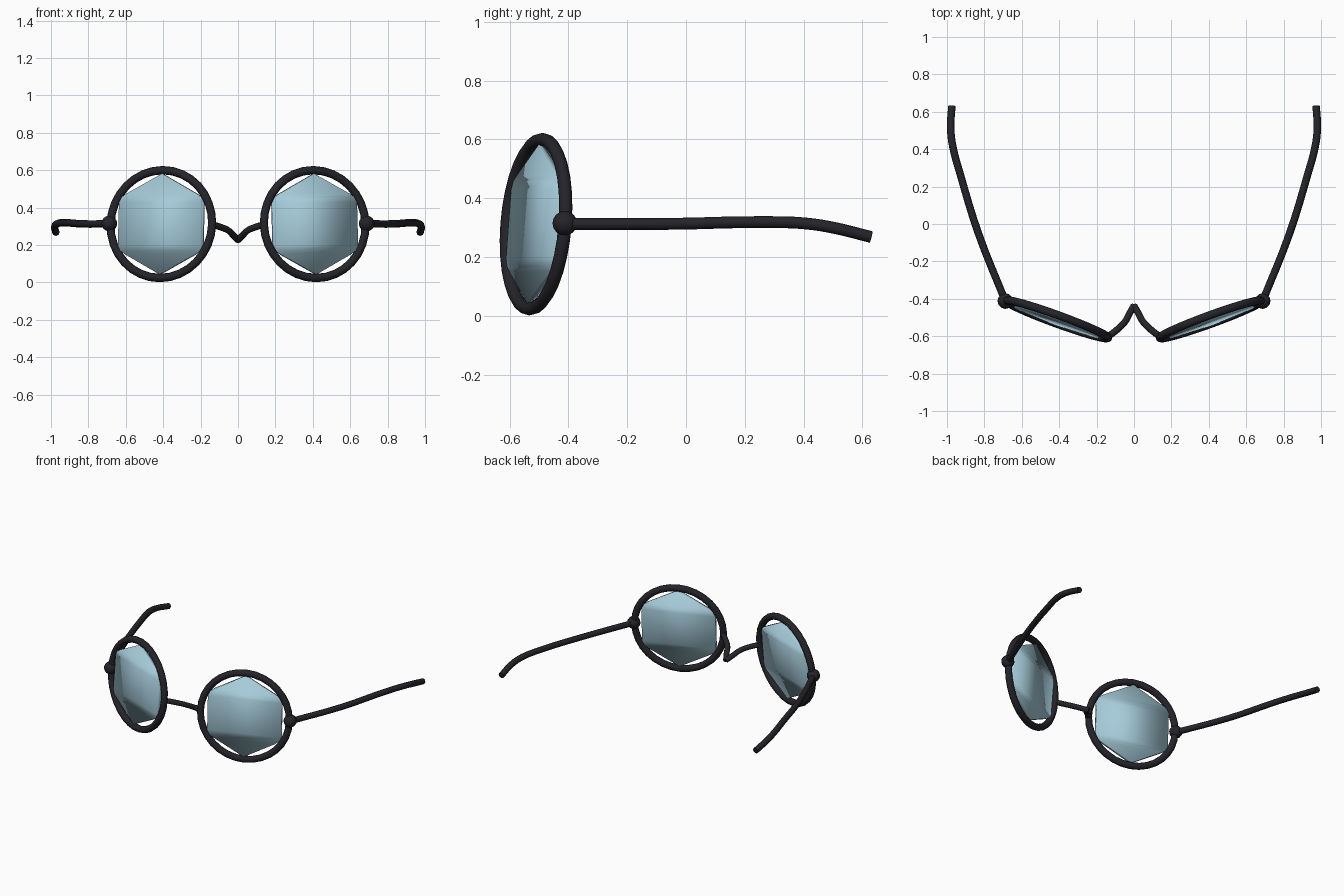
import bpy
import bmesh
from math import radians
from mathutils import Vector

if "Cube" in bpy.data.objects:
    bpy.data.objects.remove(bpy.data.objects["Cube"])


def material(name, color):
    m = bpy.data.materials.new(name)
    m.diffuse_color = color
    m.use_nodes = True
    m.node_tree.nodes["Principled BSDF"].inputs["Base Color"].default_value = m.diffuse_color
    return m


FRAME = material("dark_frame", (0.018, 0.017, 0.022, 1))
GLASS = material("blue_lens", (0.38, 0.6, 0.7, 1))


def finish(ob, name, mat):
    ob.name = name
    ob.data.materials.append(mat)
    for p in ob.data.polygons:
        p.use_smooth = True


def tube(name, points, radius):
    # Smooth round tube through the points, turned into a mesh
    cu = bpy.data.curves.new(name, 'CURVE')
    cu.dimensions = '3D'
    cu.bevel_depth = radius
    cu.bevel_resolution = 2
    cu.resolution_u = 4
    cu.use_fill_caps = True
    sp = cu.splines.new('BEZIER')
    sp.bezier_points.add(len(points) - 1)
    for bp, co in zip(sp.bezier_points, points):
        bp.co = co
        bp.handle_left_type = bp.handle_right_type = 'AUTO'
    ob = bpy.data.objects.new(name, cu)
    bpy.context.collection.objects.link(ob)
    bpy.ops.object.select_all(action='DESELECT')
    bpy.context.view_layer.objects.active = ob
    ob.select_set(True)
    bpy.ops.object.convert(target='MESH')
    ob = bpy.context.object
    finish(ob, name, FRAME)
    bpy.ops.object.shade_smooth_by_angle(angle=radians(50))


def lens(name, loc, rot):
    # Thin hexagonal plate with softened side corners, built in bands
    rows = [(0, 0.27), (0.2, 0.162), (0.225, 0.145), (0.24, 0.115)]
    rows += [(x, -y) for x, y in reversed(rows)]
    bm = bmesh.new()
    bands = []
    for x, y in rows:
        bands.append([bm.verts.new((x, y, 0))] if x == 0 else
                     [bm.verts.new((-x, y, 0)), bm.verts.new((x, y, 0))])
    for a, b in zip(bands, bands[1:]):
        bm.faces.new(a[::-1] + b)
    bmesh.ops.recalc_face_normals(bm, faces=bm.faces)
    me = bpy.data.meshes.new(name)
    bm.to_mesh(me)
    bm.free()
    ob = bpy.data.objects.new(name, me)
    bpy.context.collection.objects.link(ob)
    ob.location, ob.rotation_euler = loc, rot
    sol = ob.modifiers.new("thickness", 'SOLIDIFY')
    sol.thickness = 0.024
    sol.offset = 0
    finish(ob, name, GLASS)


for side, s in (("left", -1), ("right", 1)):
    centre = Vector((s * 0.41, -0.51, 0.312))
    rot = (radians(85.5), 0, s * radians(20))

    # Round rim, swept back and tilted
    bpy.ops.mesh.primitive_torus_add(location=centre, rotation=rot,
                                     major_radius=0.289, minor_radius=0.0225,
                                     major_segments=32, minor_segments=10)
    finish(bpy.context.object, side + "_rim", FRAME)

    lens(side + "_lens", centre, rot)

    # Ball hinge
    bpy.ops.mesh.primitive_uv_sphere_add(segments=12, ring_count=8, radius=0.042,
                                         location=(s * 0.688, -0.412, 0.315))
    finish(bpy.context.object, side + "_hinge", FRAME)

    # Temple arm curving down at the ear
    tube(side + "_temple", [(s * x, y, z) for x, y, z in (
        (0.688, -0.412, 0.313), (0.832, -0.05, 0.313), (0.93, 0.27, 0.319),
        (0.968, 0.41, 0.314), (0.98, 0.51, 0.298), (0.974, 0.63, 0.268))], 0.02)

    # Half of the nose bridge, meeting its twin in a point
    tube(side + "_bridge", [(s * x, y, z) for x, y, z in (
        (0.143, -0.605, 0.31), (0.10, -0.573, 0.298), (0.05, -0.525, 0.277),
        (0.025, -0.48, 0.252), (0, -0.437, 0.226))], 0.018)
